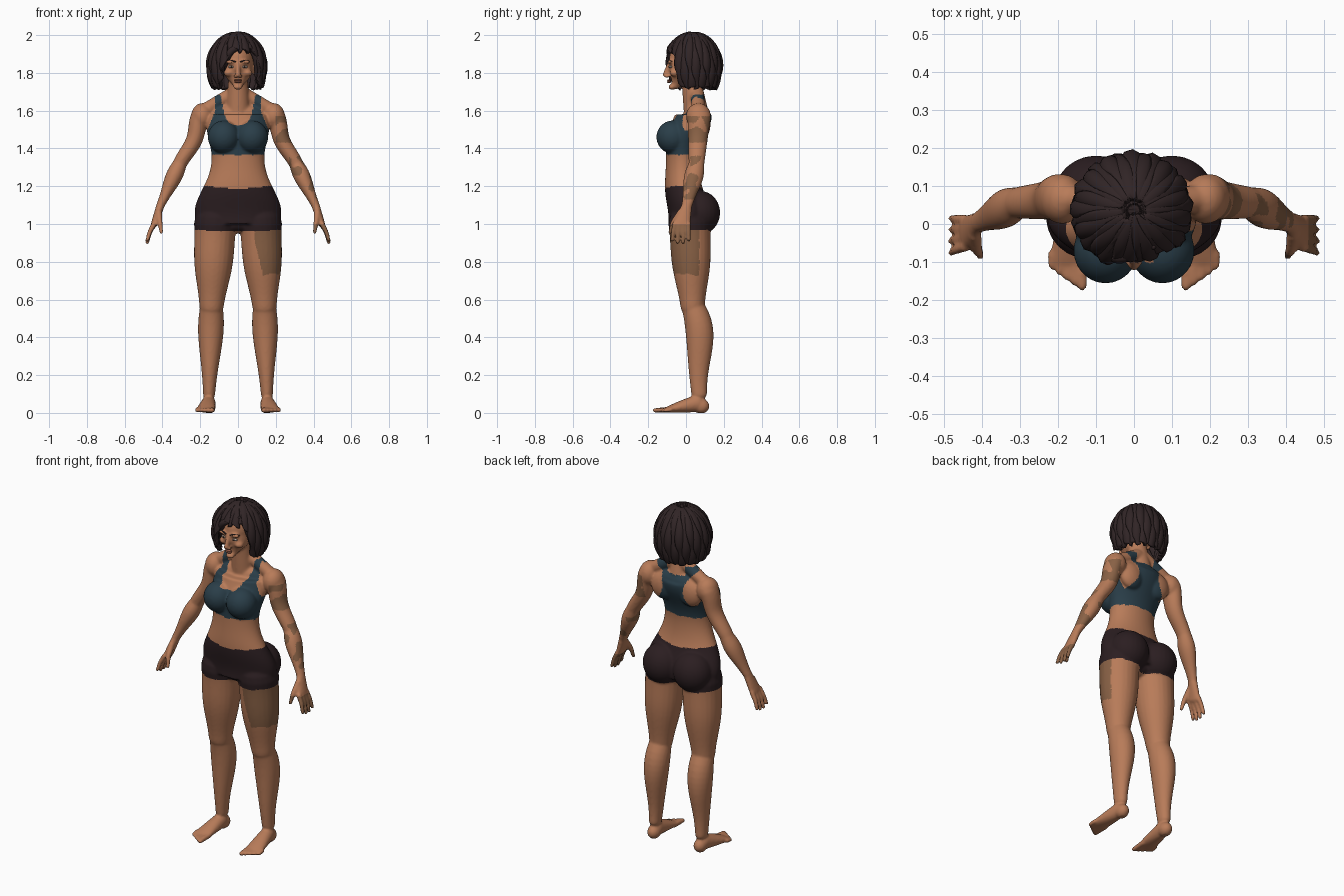
import bpy, bmesh, math
from mathutils import Vector, Matrix, noise

cube = bpy.data.objects.get("Cube")
if cube:
    bpy.data.objects.remove(cube, do_unlink=True)

X, Y, Z = Matrix.Identity(3)
SIDES = {"left": 1, "right": -1}


def material(name, red, green, blue):
    mat = bpy.data.materials.new(name)
    mat.use_nodes = True
    mat.diffuse_color = (red, green, blue, 1)
    shader = mat.node_tree.nodes["Principled BSDF"]
    shader.inputs["Base Color"].default_value = mat.diffuse_color
    return mat


SKIN = material("skin", .48, .2, .1)
INK = material("inked skin", .25, .12, .06)
TOP = material("dark teal cloth", .023, .048, .066)
SHORTS = material("dark brown cloth", .024, .013, .015)
HAIR = material("dark hair", .03, .018, .019)
LIPS = material("lips", .34, .12, .07)
WHITE = material("eye white", .45, .38, .33)
IRIS = material("iris", .03, .015, .01)


def finish(name, bm, *materials):
    bmesh.ops.recalc_face_normals(bm, faces=bm.faces)
    mesh = bpy.data.meshes.new(name)
    bm.to_mesh(mesh)
    bm.free()
    for mat in materials:
        mesh.materials.append(mat)
    mesh.shade_smooth()
    obj = bpy.data.objects.new(name, mesh)
    bpy.context.collection.objects.link(obj)
    return obj


def bridge(bm, rings):
    """Join neighbouring vertex rings with quads."""
    for low, high in zip(rings, rings[1:]):
        for i in range(len(low)):
            bm.faces.new((low[i - 1], low[i], high[i], high[i - 1]))


def ellipse(bm, centre, across, along, side=1, count=24):
    ring = []
    for i in range(count):
        turn = math.tau * i / count
        point = centre + across * math.cos(turn) + along * math.sin(turn)
        ring.append(bm.verts.new((point.x * side, point.y, point.z)))
    return ring


def close(bm, rings):
    bridge(bm, rings)
    bm.faces.new(rings[0])
    bm.faces.new(rings[-1])


def limb(bm, start, end, thick, thin, side=1, bulge=0, skew=1, bow=(0, 0, 0),
         depth=(1, 1), ref=Y, steps=16, cap=4):
    """Tapered, round-ended limb with an optional muscle bulge and bow."""
    start, end, bow = Vector(start), Vector(end), Vector(bow)

    def swell(t):
        return math.sin(math.pi * min(1, max(0, t)) ** skew) ** 2

    def centre(t):
        return start.lerp(end, t) + bow * swell(t)

    rings = []
    for k in range(-cap, steps + cap + 1):
        t = min(1, max(0, k / steps))
        angle = 1.4 * max(0, -k, k - steps) / cap
        tangent = (centre(t + .01) - centre(t - .01)).normalized()
        across = ref.cross(tangent).normalized()
        radius = thick + (thin - thick) * t + bulge * swell(t)
        flat = depth[0] + (depth[1] - depth[0]) * t
        slide = math.copysign(math.sin(angle), k) * radius * min(1, flat)
        radius *= math.cos(angle)
        rings.append(ellipse(bm, centre(t) + tangent * slide, across * radius,
                             tangent.cross(across) * radius * flat, side))
    close(bm, rings)


def blob(bm, place, size, side=1):
    x, y, z = place
    shape = Matrix.Translation((x * side, y, z)) @ Matrix.Diagonal((*size, 1))
    bmesh.ops.create_uvsphere(bm, u_segments=24, v_segments=16, radius=1, matrix=shape)


def bell(z, middle, spread):
    return math.exp(-((z - middle) / spread) ** 2)


# Joints of the model's left side
hip, knee, ankle = (.12, .02, 1), (.14, .035, .57), (.153, .07, .1)
shoulder, elbow, wrist = (.2, .07, 1.57), (.312, .055, 1.31), (.41, .005, 1.1)
instep, ball = (.155, .06, .05), (.172, -.1, .017)
knuckles = (.443, -.022, 1)

# Torso: a waist tube widened at hips and chest
body = bmesh.new()
rings = []
for i in range(30):
    z = 1 + i * .02
    hips, chest = bell(z, 1.06, .17), bell(z, 1.51, .11)
    y = -.02 + .04 * bell(z, 1.04, .12) + .06 * bell(z, 1.6, .13)
    rings.append(ellipse(body, Vector((0, y, z)), X * (.13 + .1 * hips + .035 * chest),
                         Y * (.083 + .03 * hips + .022 * chest), count=40))
close(body, rings)
blob(body, (0, .02, 1), (.14, .08, .05))
blob(body, (0, .06, 1.57), (.16, .07, .07))
limb(body, (0, .055, 1.58), (0, .025, 1.78), .066, .05)

# Head, jaw, chin and nose
blob(body, (0, .035, 1.87), (.086, .125, .11))
limb(body, (0, 0, 1.85), (0, -.055, 1.735), .078, .028, bulge=.018, depth=(1.2, .8))
blob(body, (0, -.075, 1.725), (.025, .018, .015))
limb(body, (0, -.09, 1.85), (0, -.11, 1.79), .01, .014)

for side in SIDES.values():
    # Leg and foot
    limb(body, hip, knee, .113, .065, side, bulge=.012)
    limb(body, knee, ankle, .06, .032, side, .016, .6, Y * .026, (1, 1.3))
    blob(body, (.138, -.004, .575), (.04, .02, .05), side)
    blob(body, (.153, .08, .036), (.036, .044, .04), side)
    limb(body, instep, ball, .037, .053, side, depth=(1.2, .28), ref=Z)
    for toe in range(5):
        x, radius = .137 + toe * .02, .016 - toe * .001
        limb(body, (x, -.08, .018), (x, toe * .013 - .164, .013), radius, radius * .8,
             side, ref=Z)
    # Arm and hand
    limb(body, shoulder, elbow, .05, .037, side, bow=X * -.022, depth=(1.25, 1.1))
    limb(body, elbow, wrist, .039, .022, side, .01, .6, depth=(1.1, 1.3))
    limb(body, wrist, knuckles, .022, .018, side, depth=(1.2, 2.5))
    limb(body, (.42, -.03, 1.06), (.406, -.085, .955), .018, .01, side, bow=Y * -.01)
    for finger in range(4):
        y = finger * .024 - .06
        tip = Vector((.481, y * 1.25, .9 + .006 * (finger - 1.5) ** 2))
        limb(body, (.446, y, 1), tip, .014, .01, side, bow=X * .004)
    # Muscles of the trunk
    limb(body, (.03, .06, 1.69), (.18, .066, 1.6), .036, .036, side)
    blob(body, (.19, .066, 1.57), (.058, .066, .07), side)
    blob(body, (.09, .085, 1.53), (.075, .045, .08), side)
    blob(body, (.075, -.07, 1.46), (.085, .087, .088), side)
    blob(body, (.1, .075, 1.06), (.112, .106, .115), side)
    # Brow ridge, cheek, nostril and ear
    blob(body, (.035, -.083, 1.858), (.032, .016, .01), side)
    blob(body, (.05, -.06, 1.8), (.026, .026, .02), side)
    blob(body, (.014, -.1, 1.78), (.009, .012, .009), side)
    blob(body, (.084, .02, 1.82), (.012, .022, .034), side)

# Fuse the parts into one smooth skin
body = finish("body", body, SKIN, INK, TOP, SHORTS)
fuse = body.modifiers.new("fuse", 'REMESH')
fuse.mode, fuse.voxel_size = 'VOXEL', .007
soften = body.modifiers.new("soften", 'SMOOTH')
soften.factor, soften.iterations = .5, 5
graph = bpy.context.evaluated_depsgraph_get()
mesh = bpy.data.meshes.new_from_object(body.evaluated_get(graph))
body.modifiers.clear()
body.data = mesh
for vertex in mesh.vertices:
    vertex.co.z = max(vertex.co.z, 0)


def is_top(x, y, z):
    """Cropped top: full band, scooped front with straps, racer back."""
    if z < 1.44:
        return z > 1.365 and x < .18
    if y < .06:
        strap = .12 + .4 * min(.12, max(0, 1.6 - z))
        return x < strap and z < 1.525 + .13 * (x / .088) ** 4
    return x < .068 + 5 * (z - 1.55) ** 2 and z < (1.685 if x > .06 else 1.625)


def colour_slot(point):
    x, y, z = abs(point.x), point.y, point.z
    patch = noise.noise(point * 16)
    if z < 1.685 and is_top(x, y, z):
        return 2
    if x < .3 and .962 + .06 * max(0, x - .1) < z < 1.185 + .1 * x:
        return 3
    # Ink on the left thigh, shoulder and forearm
    thigh = point.x > .09 + .25 * max(0, .9 - z) and .73 + .03 * patch < z < 1 and y < .07
    upper = point.x > .2 and 1.43 < z < 1.57 and patch > -.15
    lower = point.x > .27 and 1.13 < z < 1.36 and patch > .08
    return int(thigh or upper or lower)


for face in mesh.polygons:
    face.material_index = colour_slot(face.center)
mesh.shade_smooth()

# Eyes, eyebrows and lips
for label, side in SIDES.items():
    eye, iris, brow = bmesh.new(), bmesh.new(), bmesh.new()
    blob(eye, (.035, -.081, 1.832), (.016, .01, .007), side)
    blob(iris, (.035, -.087, 1.832), (.006, .006, .006), side)
    limb(brow, (.015, -.096, 1.86), (.062, -.074, 1.862), .004, .002, side, bow=(0, -.004, .005))
    finish(label + "_eye", eye, WHITE)
    finish(label + "_iris", iris, IRIS)
    finish(label + "_eyebrow", brow, HAIR)
lips = bmesh.new()
blob(lips, (0, -.09, 1.761), (.022, .01, .005))
blob(lips, (0, -.09, 1.752), (.019, .01, .006))
finish("lips", lips, LIPS)

# Bobbed hair: a rippled shell from crown to hem, open over the face
hair = bmesh.new()
columns, rows, rings = 160, 28, []
for row in range(rows + 1):
    ring = []
    for column in range(columns):
        turn = math.tau * column / columns - math.pi
        away = abs(turn - .2)
        part = min(1, max(0, 2 * min(away, math.tau - away) - 1))
        length = .7 + 1.1 * part * part * (3 - 2 * part) + .05 * math.sin(turn * 19)
        fall = length * max(.04, row / rows)
        slope, drop = min(fall, 1) * math.pi / 2, max(0, fall - 1)
        locks = .005 * math.sin(turn * 17 + fall * 4) + .004 * math.sin(turn * 29 - fall * 3)
        radius = (.131 + locks) * math.sin(slope) * (1 - .28 * drop ** 2)
        width = radius * (1.08 if turn < 0 else .98)
        ring.append(hair.verts.new((width * math.sin(turn), .036 - radius * math.cos(turn),
                                    1.84 + .158 * math.cos(slope) - .145 * drop)))
    rings.append(ring)
bridge(hair, rings)
hair.faces.new(rings[0])
shell = finish("hair", hair, HAIR).modifiers.new("thickness", 'SOLIDIFY')
shell.thickness, shell.offset = .022, -1

# Swept fringe and the lock on the other side
fringe = bmesh.new()
for lock in range(4):
    shift = (Y - X) * lock * .01
    limb(fringe, shift + Vector((.05, -.06, 1.96)), shift + Vector((-.1, -.02, 1.75)),
         .008, .006, bulge=.012, bow=(-.02, -.045, .05))
limb(fringe, (.05, -.05, 1.96), (.1, -.005, 1.75), .008, .006, bulge=.01, bow=(.02, -.01, .02))
finish("fringe", fringe, HAIR)
